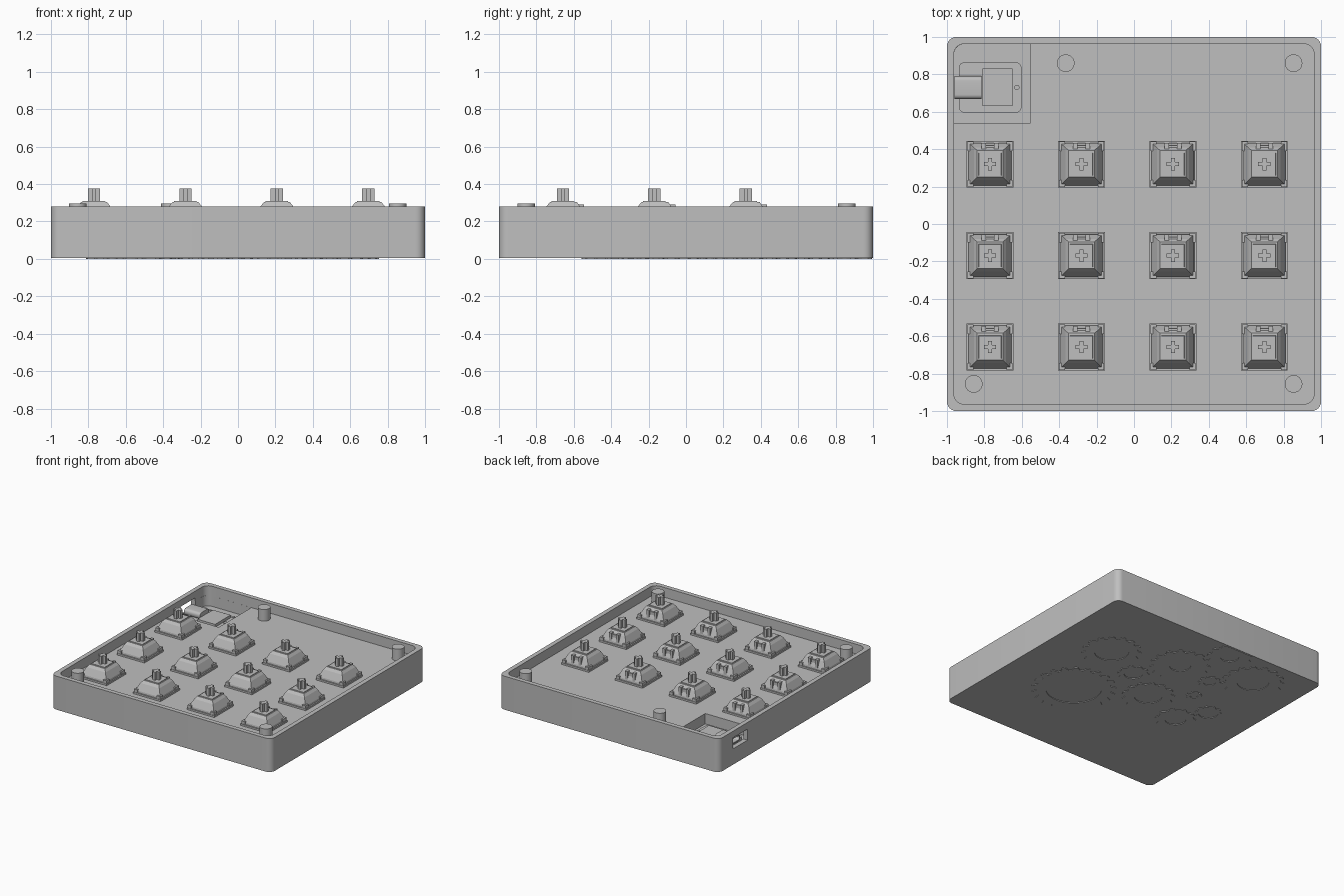
import bpy, bmesh, math
from mathutils import Matrix

if "Cube" in bpy.data.objects:
    bpy.data.objects.remove(bpy.data.objects["Cube"])

grey = bpy.data.materials.new("plain grey")
grey.diffuse_color = (0.52, 0.52, 0.52, 1)
grey.use_nodes = True
grey.node_tree.nodes["Principled BSDF"].inputs["Base Color"].default_value = grey.diffuse_color


def mesh_from(bm, name):
    bmesh.ops.recalc_face_normals(bm, faces=bm.faces[:])
    me = bpy.data.meshes.new(name)
    bm.to_mesh(me)
    bm.free()
    me.materials.append(grey)
    return me


def place(me, name, loc=(0, 0, 0), smooth=False):
    ob = bpy.data.objects.new(name, me)
    ob.location = loc
    bpy.context.collection.objects.link(ob)
    if smooth:
        bpy.ops.object.select_all(action='DESELECT')
        ob.select_set(True)
        bpy.context.view_layer.objects.active = ob
        bpy.ops.object.shade_smooth_by_angle(angle=math.radians(35))
    return ob


def rect(x0, x1, y0, y1, radii=(0, 0, 0, 0), seg=6):
    """Outline with a radius per corner: back right, back left, front left, front right."""
    pts = []
    for i, (x, y, sx, sy) in enumerate(((x1, y1, -1, -1), (x0, y1, 1, -1),
                                        (x0, y0, 1, 1), (x1, y0, -1, 1))):
        r = radii[i]
        for k in range(seg + 1 if r else 1):
            a = math.pi / 2 * (i + k / seg)
            pts.append((x + sx * r + r * math.cos(a), y + sy * r + r * math.sin(a)) if r else (x, y))
    return pts


def loft(bm, layers, cap=True):
    """Skin a stack of (outline, height) layers."""
    rings = [[bm.verts.new((x, y, z)) for x, y in pts] for pts, z in layers]
    n = len(rings[0])
    for a, b in zip(rings, rings[1:]):
        for i in range(n):
            j = (i + 1) % n
            bm.faces.new((a[i], a[j], b[j], b[i]))
    if cap:
        bm.faces.new(rings[0])
        bm.faces.new(rings[-1])
    else:
        for i in range(n):
            j = (i + 1) % n
            bm.faces.new((rings[-1][i], rings[-1][j], rings[0][j], rings[0][i]))


def box(bm, x0, x1, y0, y1, z0, z1):
    loft(bm, [(rect(x0, x1, y0, y1), z0), (rect(x0, x1, y0, y1), z1)])


def cylinder(bm, x, y, r, z0, z1, seg=32):
    bmesh.ops.create_cone(bm, cap_ends=True, segments=seg, radius1=r, radius2=r, depth=z1 - z0,
                          matrix=Matrix.Translation((x, y, (z0 + z1) / 2)))


# Case: rounded tray with a raised inner deck
FLOOR, TOP, DECK = 0.005, 0.28, 0.2
outer = rect(-1, 1, -1, 1, (0.05,) * 4)
inner = rect(-0.963, 0.963, -0.963, 0.963, (0.055,) * 4)
bm = bmesh.new()
loft(bm, [(outer, FLOOR), (outer, TOP), (inner, TOP), (inner, DECK)])
case = place(mesh_from(bm, "case"), "case")

# Controller pocket and connector opening
bm = bmesh.new()
pocket = rect(-0.9625, -0.553, 0.54, 0.9625, (0, 0.055, 0, 0))
loft(bm, [(pocket, 0.115), (pocket, 0.21)])
pocket_cutter = place(mesh_from(bm, "pocket_cutter"), "pocket_cutter")
bm = bmesh.new()
box(bm, -1.05, -0.95, 0.63, 0.82, 0.135, 0.225)
port_cutter = place(mesh_from(bm, "port_cutter"), "port_cutter")
bpy.context.view_layer.objects.active = case
for cutter in (pocket_cutter, port_cutter):
    cutter.hide_render = True
    mod = case.modifiers.new("cut", 'BOOLEAN')
    mod.operation, mod.solver, mod.object = 'DIFFERENCE', 'EXACT', cutter
    bpy.ops.object.modifier_apply(modifier=mod.name)
    bpy.data.objects.remove(cutter)
bpy.ops.object.select_all(action='DESELECT')
case.select_set(True)
bpy.ops.object.shade_smooth_by_angle(angle=math.radians(35))

# Corner posts
bm = bmesh.new()
cylinder(bm, 0, 0, 0.047, DECK - 0.01, 0.295)
post = mesh_from(bm, "post")
for x, y in ((-0.365, 0.86), (0.853, 0.86), (-0.857, -0.855), (0.853, -0.855)):
    place(post, "post", (x, y, 0), True)

# Controller board with edge pads, connector, shield and button
bm = bmesh.new()
board = rect(-0.936, -0.602, 0.595, 0.865, (0.03,) * 4)
loft(bm, [(board, 0.112), (board, 0.14)])
for i in range(7):
    for y in (0.607, 0.853):
        cylinder(bm, -0.895 + i * 0.0425, y, 0.014, 0.12, 0.144, 10)
place(mesh_from(bm, "controller_board"), "controller_board")
bm = bmesh.new()
box(bm, -0.81, -0.65, 0.63, 0.832, 0.138, 0.163)
cylinder(bm, -0.626, 0.73, 0.014, 0.138, 0.15, 12)
place(mesh_from(bm, "controller_shield"), "controller_shield")
bm = bmesh.new()
plug = rect(0.668, 0.79, 0.14, 0.193, (0.024,) * 4)
hole = rect(0.677, 0.781, 0.149, 0.184, (0.016,) * 4)
loft(bm, [(hole, 0.86), (hole, 0.96), (plug, 0.96), (plug, 0.815)])
for v in bm.verts:
    v.co = (-v.co.z, v.co.x, v.co.y)
place(mesh_from(bm, "connector"), "connector", smooth=True)

# Key switch housing: flange, tapered cover, corner clips and light slot
bm = bmesh.new()
box(bm, -0.125, 0.125, -0.125, 0.125, DECK - 0.01, 0.214)


def square(h, back=None):
    return rect(-h, h, -h, h if back is None else back)


loft(bm, [(square(0.115), 0.21), (square(0.112), 0.228),
          (square(0.086, 0.088), 0.283), (square(0.069, 0.074), 0.304)])
for sx in (-1, 1):
    for y0, y1 in ((-0.122, -0.085), (0.07, 0.122)):
        xs = sorted((sx * 0.088, sx * 0.12))
        box(bm, *xs, y0, y1, 0.212, 0.238)
    xs = sorted((sx * 0.022, sx * 0.045))
    box(bm, *xs, 0.07, 0.112, 0.212, 0.292)
box(bm, -0.022, 0.022, 0.06, 0.1, 0.212, 0.28)
housing = mesh_from(bm, "switch_housing")

# Key switch stem: low collar and cross
bm = bmesh.new()
loft(bm, [(square(0.062), 0.298), (square(0.06), 0.309)])
box(bm, -0.033, 0.033, -0.011, 0.011, 0.30, 0.375)
box(bm, -0.011, 0.011, -0.033, 0.033, 0.30, 0.375)
stem = mesh_from(bm, "switch_stem")

for row in range(3):
    for col in range(4):
        spot = (-0.77 + col * 0.489, 0.32 - row * 0.489, 0)
        place(housing, "switch_housing", spot)
        place(stem, "switch_stem", spot)

# Thin gear reliefs under the case: x, y, outer radius, hole radius
gears = ((0.39, -0.24, 0.32, 0.21), (0.53, 0.37, 0.225, 0.13), (0.19, 0.22, 0.12, 0.07),
         (-0.11, 0.035, 0.2, 0.105), (0, 0.54, 0.23, 0.08), (-0.33, 0.49, 0.085, 0.045),
         (-0.37, 0.26, 0.06, 0.03), (-0.58, 0.70, 0.235, 0.12), (-0.49, -0.10, 0.155, 0.08),
         (-0.62, 0.13, 0.1, 0.075), (-0.2, 0.88, 0.17, 0.07))
for gx, gy, r, hole_r in gears:
    teeth = max(10, round(r * 65))
    rim, bore = [], []
    for i in range(teeth * 4):
        a = 2 * math.pi * i / (teeth * 4)
        rr = r if i % 4 < 2 else r * 0.88
        rim.append((gx + rr * math.cos(a), min(0.995, gy + rr * math.sin(a))))
        bore.append((gx + hole_r * math.cos(a), gy + hole_r * math.sin(a)))
    bm = bmesh.new()
    loft(bm, [(rim, 0.006), (rim, 0), (bore, 0), (bore, 0.006)], cap=False)
    place(mesh_from(bm, "gear_relief"), "gear_relief")
